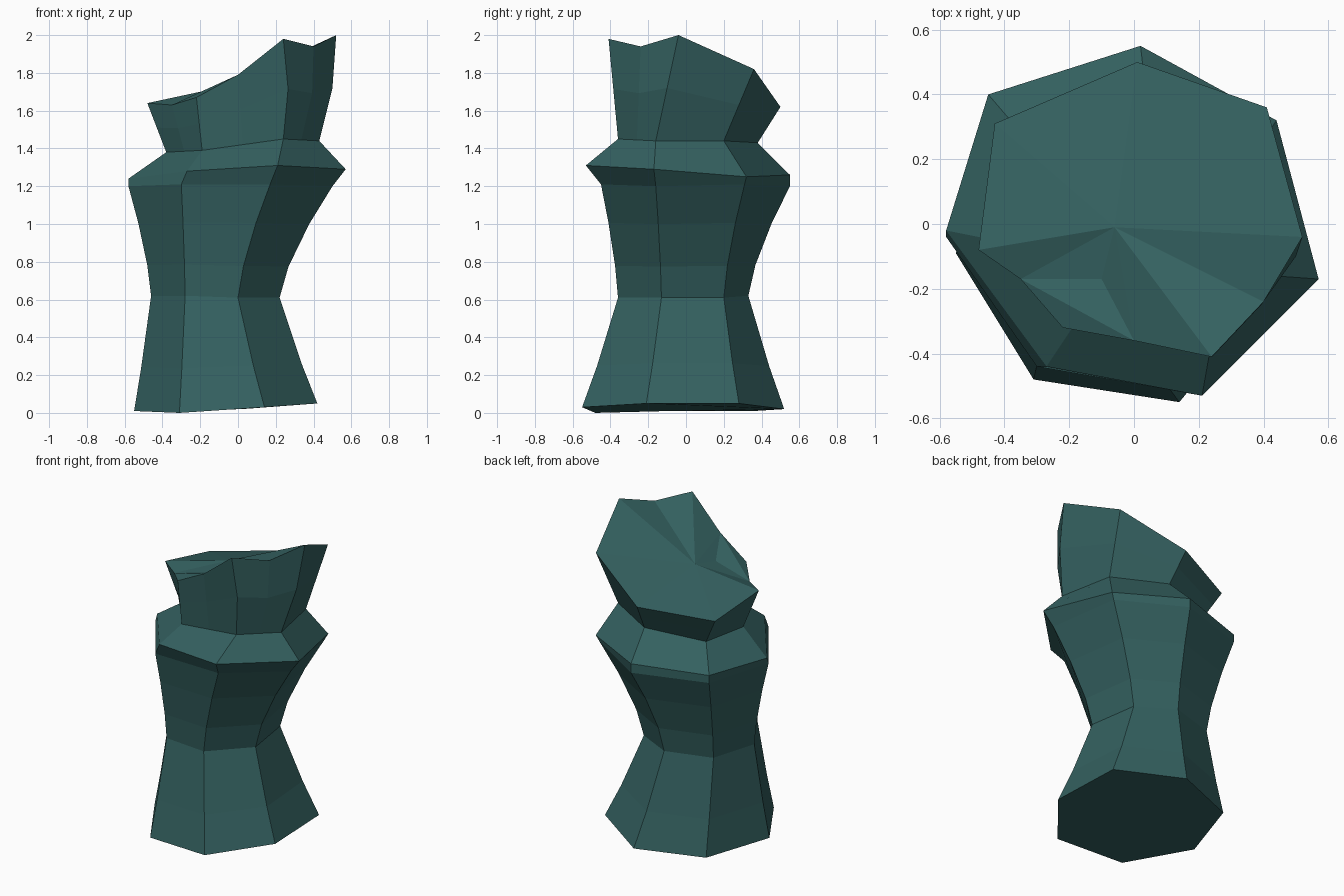
import bpy
import bmesh
from mathutils import Vector

default_cube = bpy.data.objects.get("Cube")
if default_cube:
    bpy.data.objects.remove(default_cube, do_unlink=True)

# Single dark teal colour
teal = bpy.data.materials.new("dark_teal")
teal.use_nodes = True
teal_colour = (0.034, 0.118, 0.116, 1)
teal.diffuse_color = teal_colour
teal.node_tree.nodes["Principled BSDF"].inputs["Base Color"].default_value = teal_colour
teal.node_tree.nodes["Principled BSDF"].inputs["Roughness"].default_value = 0.9


def ring(*points):
    return [Vector(point) for point in points]


def blend(first, second, amount, height_amount=None):
    """Ring part of the way between two others, with its own height blend."""
    if height_amount is None:
        height_amount = amount
    result = []
    for start, end in zip(first, second):
        point = start.lerp(end, amount)
        point.z = start.z + (end.z - start.z) * height_amount
        result.append(point)
    return result


def with_midpoints(points, after):
    """Insert an edge midpoint after each listed corner."""
    result = []
    for index, point in enumerate(points):
        result.append(point)
        if index in after:
            result.append(point.lerp(points[(index + 1) % len(points)], 0.5))
    return result


def loft(bm, rings):
    """Skin consecutive rings with quads and return the vertex rings."""
    rows = [[bm.verts.new(point) for point in points] for points in rings]
    for lower, upper in zip(rows, rows[1:]):
        count = len(lower)
        for i in range(count):
            j = (i + 1) % count
            bm.faces.new((lower[i], lower[j], upper[j], upper[i]))
    return rows


def finish(bm, name):
    mesh = bpy.data.meshes.new(name)
    bm.to_mesh(mesh)
    bm.free()
    mesh.materials.append(teal)
    part = bpy.data.objects.new(name, mesh)
    bpy.context.collection.objects.link(part)
    return part


# Seven-sided key sections, counter-clockwise from the front corner
foot = ring((.14, -.55, .03), (.42, -.21, .05), (.4, .28, .05), (.02, .52, .02),
            (-.4, .36, .01), (-.55, -.09, .01), (-.31, -.48, 0))
waist = ring((0, -.36, .61), (.22, -.13, .61), (.17, .2, .61), (-.07, .33, .62),
             (-.37, .24, .62), (-.46, -.06, .62), (-.28, -.35, .62))
shoulder = ring((.17, -.45, 1.21), (.5, -.16, 1.2), (.42, .31, 1.21), (.02, .55, 1.2),
                (-.45, .4, 1.2), (-.58, -.04, 1.2), (-.3, -.44, 1.21))
rim = ring((.21, -.53, 1.31), (.57, -.17, 1.29), (.44, .32, 1.25), (.02, .55, 1.26),
           (-.45, .4, 1.25), (-.58, -.02, 1.24), (-.27, -.44, 1.28))
neck = ring((.24, -.36, 1.45), (.43, -.16, 1.44), (.36, .2, 1.44), (.04, .38, 1.43),
            (-.33, .26, 1.39), (-.38, -.06, 1.38), (-.19, -.32, 1.39))

# Trunk: flared foot, narrow waist, widening shoulder
bm = bmesh.new()
rows = loft(bm, [
    foot,
    blend(foot, waist, .42, .38),
    waist,
    blend(waist, shoulder, .17, .28),
    blend(waist, shoulder, .56, .66),
    shoulder,
])
bm.faces.new(list(reversed(rows[0])))
finish(bm, "trunk")

# Collar: overhanging rim that tapers to the neck
bm = bmesh.new()
loft(bm, [shoulder, rim, neck])
finish(bm, "collar")

# Crown: broken slanting stump with a notch at the front right
brim = ring((.24, -.41, 1.98), (.4, -.24, 1.94), (.52, -.04, 2), (.41, .36, 1.82),
            (.01, .5, 1.62), (-.43, .31, 1.57), (-.48, -.08, 1.64),
            (-.35, -.17, 1.63), (-.22, -.32, 1.67), (0, -.36, 1.79))
crown_base = with_midpoints(neck, (0, 5, 6))
crown_middle = blend(crown_base, brim, .5)
for point in crown_middle[:3]:
    point.x += .025
bm = bmesh.new()
edge = loft(bm, [crown_base, crown_middle, brim])[-1]

# Splintered top surface around two inner points
centre = bm.verts.new((-.06, -.01, 1.73))
step = bm.verts.new((-.1, -.17, 1.7))
for i in range(7):
    bm.faces.new((edge[i], edge[i + 1], centre))
bm.faces.new((edge[7], step, centre))
bm.faces.new((edge[9], edge[0], centre))
bm.faces.new((step, edge[9], centre))
bm.faces.new((edge[7], edge[9], step))
bm.faces.new((edge[7], edge[8], edge[9]))
finish(bm, "crown")
